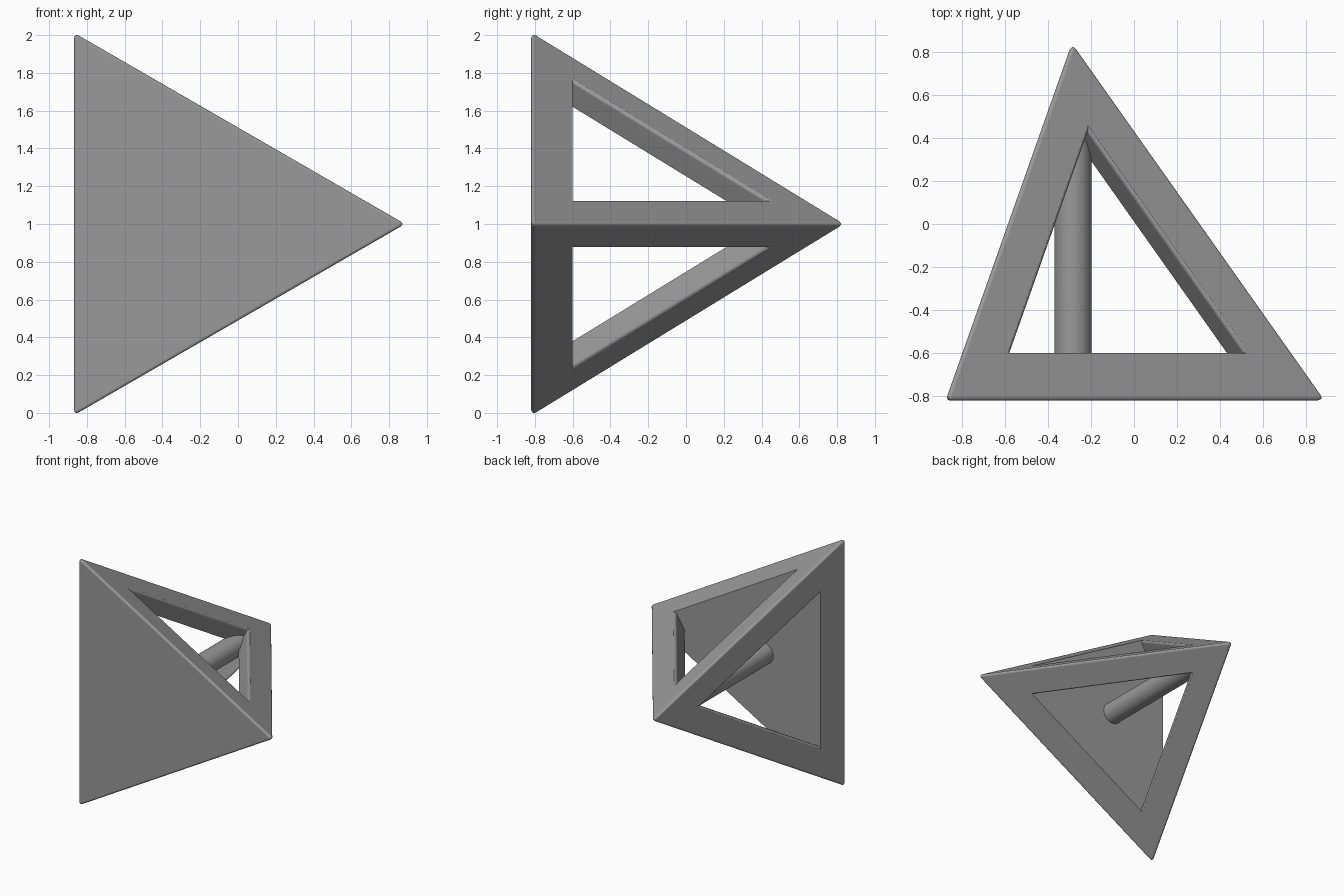
import bpy, bmesh, math
from mathutils import Vector, Matrix

if "Cube" in bpy.data.objects:
    bpy.data.objects.remove(bpy.data.objects["Cube"])

R = 0.016                      # edge rounding
L = 2 - 2 * R                  # edge length between rounding centres
H = L * math.sqrt(2 / 3)
CX = -L * math.sqrt(3) / 4 + L / (2 * math.sqrt(3))
CENTRE = Vector((CX, -H / 2 + H / 4, 1))


def corners():
    c = L / math.sqrt(3)
    base = [Vector((CX + c * math.cos(t), -H / 2, 1 + c * math.sin(t)))
            for t in (0, math.tau / 3, -math.tau / 3)]
    return base + [Vector((CX, H / 2, 1))]


def make(name, bm):
    bmesh.ops.recalc_face_normals(bm, faces=bm.faces)
    me = bpy.data.meshes.new(name)
    bm.to_mesh(me)
    bm.free()
    ob = bpy.data.objects.new(name, me)
    bpy.context.collection.objects.link(ob)
    return ob


def combine(target, other, op):
    m = target.modifiers.new("combine", 'BOOLEAN')
    m.operation, m.object, m.solver = op, other, 'EXACT'
    bpy.context.view_layer.objects.active = target
    bpy.ops.object.modifier_apply(modifier=m.name)
    bpy.data.objects.remove(other)


# rounded tetrahedron envelope: sharp tetrahedron with bevelled edges
def envelope(points):
    bm = bmesh.new()
    vs = [bm.verts.new(p) for p in points]
    for i in range(4):
        bm.faces.new([vs[j] for j in range(4) if j != i])
    bmesh.ops.recalc_face_normals(bm, faces=bm.faces)
    # width along each face from the sharp edge to the tangent line
    bmesh.ops.bevel(bm, geom=bm.edges[:], offset=R * math.sqrt(2), offset_type='OFFSET',
                    segments=6, profile=0.5, affect='EDGES')
    return make("envelope", bm)


# kite-shaped beam section, u inwards from the outer edge, v sideways
def kite(w=0.223, inner=0.253, r=0.018):
    a = math.atan(1 / math.sqrt(2))
    f = Vector((math.cos(a), math.sin(a)))
    n = Vector((math.sin(a), -math.cos(a)))
    c = (w - r) * f + r * n
    half = [c - r * n - 0.003 * n]
    half += [c - r * math.cos(t) * n + r * math.sin(t) * f
             for t in (math.pi / 2 * i / 6 for i in range(1, 7))]
    mirrored = [Vector((p.x, -p.y)) for p in reversed(half)]
    return [Vector((-0.03, 0))] + half + [Vector((inner, 0))] + mirrored


def strut(name, start, end):
    axis = (end - start).normalized()
    to_c = CENTRE - start
    u = (to_c - to_c.dot(axis) * axis).normalized()
    v = axis.cross(u)
    bm = bmesh.new()
    rings = [[bm.verts.new(o + u * p.x + v * p.y) for p in kite()]
             for o in (start - 0.1 * axis, end + 0.1 * axis)]
    n = len(rings[0])
    for i in range(n):
        j = (i + 1) % n
        bm.faces.new((rings[0][i], rings[0][j], rings[1][j], rings[1][i]))
    bm.faces.new(rings[0])
    bm.faces.new(rings[1])
    return make(name, bm)


# solid front plate
bm = bmesh.new()
bmesh.ops.create_cube(bm, size=1, matrix=Matrix.Translation((0, -0.85, 1))
                      @ Matrix.Diagonal((3, 0.5, 3, 1)))
frame = make("pyramid_frame", bm)

# three struts running to the rear tip, along the unrounded edges
inradius = L / math.sqrt(24)
pts = [CENTRE + (p - CENTRE) * (1 + R / inradius) for p in corners()]
for i in range(3):
    combine(frame, strut("strut", pts[i], pts[3]), 'UNION')

# central rod from plate to tip
bm = bmesh.new()
bmesh.ops.create_cone(bm, cap_ends=True, segments=48, radius1=0.086, radius2=0.086,
                      depth=1.25, matrix=Matrix.Translation((CX, -0.05, 1))
                      @ Matrix.Rotation(math.pi / 2, 4, 'X'))
combine(frame, make("rod", bm), 'UNION')

# trim everything to the rounded envelope
combine(frame, envelope(pts), 'INTERSECT')

# dark grey finish, smooth rounded edges with flat faces
mat = bpy.data.materials.new("dark_grey")
mat.diffuse_color = (0.32, 0.32, 0.32, 1)
mat.use_nodes = True
mat.node_tree.nodes["Principled BSDF"].inputs["Base Color"].default_value = mat.diffuse_color
frame.data.materials.clear()
frame.data.materials.append(mat)
bpy.ops.object.select_all(action='DESELECT')
frame.select_set(True)
bpy.context.view_layer.objects.active = frame
bpy.ops.object.shade_smooth_by_angle(angle=math.radians(30))
wn = frame.modifiers.new("flat_faces", 'WEIGHTED_NORMAL')
wn.keep_sharp = True
